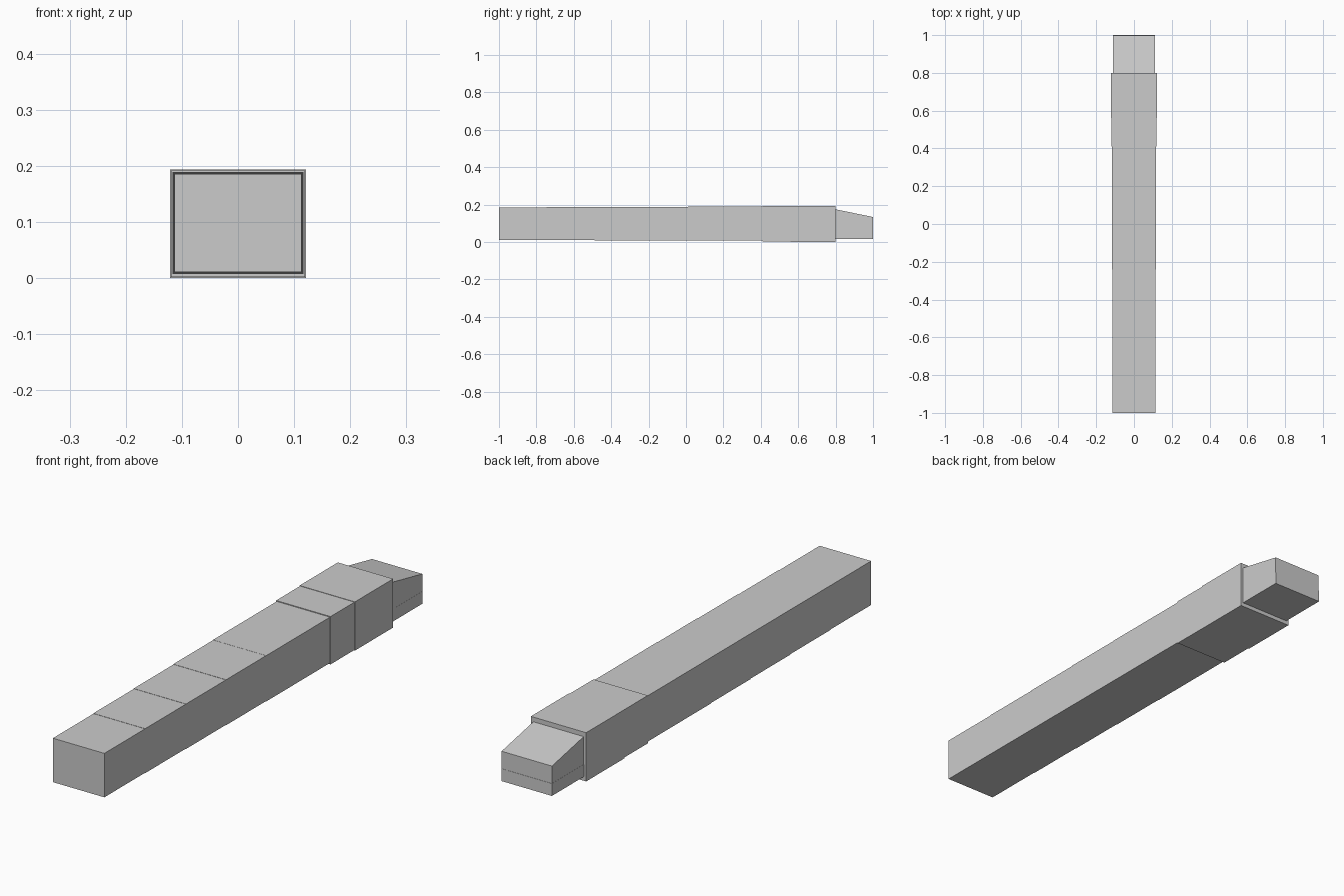
import bpy
import bmesh

if "Cube" in bpy.data.objects:
    bpy.data.objects.remove(bpy.data.objects["Cube"])


def prism(name, half_width, profile):
    """Extrude a (y, z) side profile symmetrically across x."""
    bm = bmesh.new()
    left = [bm.verts.new((-half_width, y, z)) for y, z in profile]
    right = [bm.verts.new((half_width, y, z)) for y, z in profile]
    bm.faces.new(left)
    bm.faces.new(right[::-1])
    n = len(profile)
    for i in range(n):
        j = (i + 1) % n
        bm.faces.new((left[i], right[i], right[j], left[j]))
    bmesh.ops.recalc_face_normals(bm, faces=bm.faces)
    mesh = bpy.data.meshes.new(name)
    bm.to_mesh(mesh)
    bm.free()
    obj = bpy.data.objects.new(name, mesh)
    bpy.context.collection.objects.link(obj)
    return obj


def box(name, half_width, y0, y1, z0, z1):
    return prism(name, half_width, [(y0, z0), (y1, z0), (y1, z1), (y0, z1)])


# Telescoping tunnel: each section is slightly larger than the one before it
# (start y, end y, half width, bottom z, top z)
sections = [
    (-1.00, -0.745, 0.1130, 0.0110, 0.1855),
    (-0.745, -0.49, 0.1140, 0.0100, 0.1865),
    (-0.49, -0.24, 0.1150, 0.0090, 0.1875),
    (-0.24, 0.01, 0.1160, 0.0080, 0.1885),
    (0.01, 0.41, 0.1170, 0.0070, 0.1890),
    (0.41, 0.56, 0.1195, 0.0020, 0.1920),
    (0.56, 0.80, 0.1215, 0.0000, 0.1935),
]
for i, (y0, y1, w, z0, z1) in enumerate(sections):
    box(f"tunnel_section_{i + 1}", w, y0, y1, z0, z1)

# End cab: lower base, upper band, and a sloping roof wedge
box("cab_base", 0.1110, 0.80, 1.0, 0.016, 0.065)
box("cab_band", 0.1105, 0.80, 0.999, 0.065, 0.130)
prism("cab_roof", 0.1105, [(0.80, 0.130), (0.999, 0.130), (0.999, 0.134), (0.80, 0.175)])
